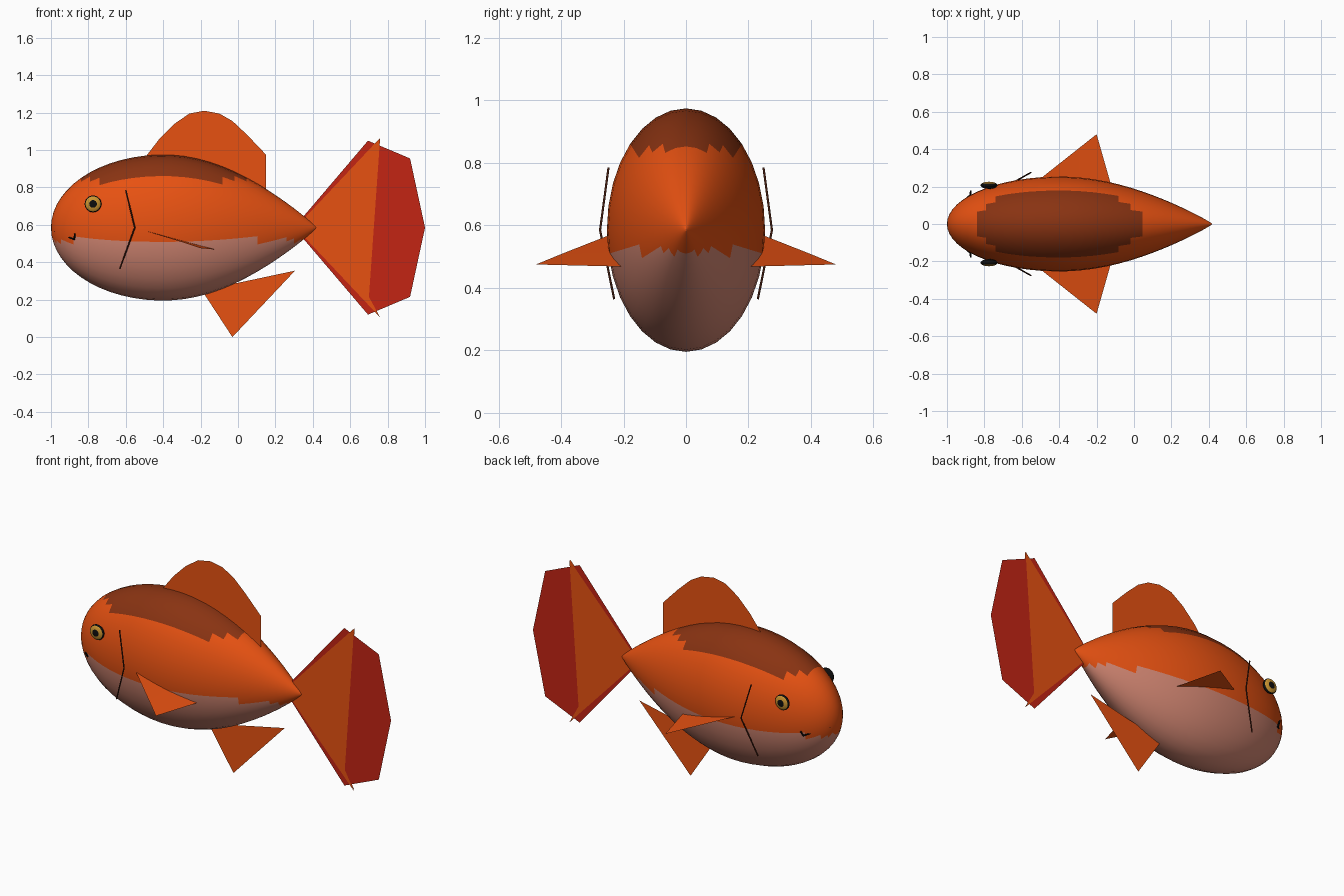
import bpy, bmesh, math
from mathutils import Vector

cube = bpy.data.objects.get("Cube")
if cube:
    bpy.data.objects.remove(cube)


def material(name, rgb):
    m = bpy.data.materials.new(name)
    m.use_nodes = True
    m.diffuse_color = (*rgb, 1)
    m.node_tree.nodes["Principled BSDF"].inputs["Base Color"].default_value = (*rgb, 1)
    return m


ORANGE = material("orange", (0.82, 0.085, 0.006))
BROWN = material("dark back", (0.25, 0.033, 0.006))
PALE = material("pale belly", (0.65, 0.24, 0.17))
RED = material("tail red", (0.55, 0.018, 0.007))
GOLD = material("gold", (0.6, 0.3, 0.03))
BLACK = material("black", (0.004, 0.004, 0.004))
GILL = material("gill brown", (0.06, 0.012, 0.005))

MID = 0.585        # height of the body axis


def finish(name, bm, mats, smooth=False):
    me = bpy.data.meshes.new(name)
    bm.to_mesh(me)
    bm.free()
    for m in mats:
        me.materials.append(m)
    for p in me.polygons:
        p.use_smooth = smooth
    ob = bpy.data.objects.new(name, me)
    bpy.context.collection.objects.link(ob)
    return ob


def half_height(x):
    if x < -0.4:
        return 0.39 * math.sqrt(max(0, 1 - ((x + 0.4) / 0.6) ** 2))
    return 0.39 * max(0, math.cos(math.pi / 2 * (x + 0.4) / 0.82)) ** 0.9


# Body: a sphere with poles along x, reshaped to the fish profile
bm = bmesh.new()
bmesh.ops.create_uvsphere(bm, u_segments=32, v_segments=32, radius=1)
for v in bm.verts:
    along, around = v.co.z, Vector((v.co.x, v.co.y))
    x = -0.29 + 0.71 * along
    if around.length > 1e-4:
        around.normalize()
    h = half_height(x) if abs(along) < 0.9999 else 0
    v.co = (x, around.x * h * 0.65, MID + around.y * h)
bmesh.ops.recalc_face_normals(bm, faces=bm.faces)
for f in bm.faces:
    z = f.calc_center_median().z
    f.material_index = 1 if z > 0.834 else 2 if z < 0.515 else 0
finish("body", bm, [ORANGE, BROWN, PALE], True)


def sheet(name, points, mat, y=0.0):
    """Flat fin in the xz plane."""
    bm = bmesh.new()
    face = bm.faces.new([bm.verts.new((x, y, z)) for x, z in points])
    bmesh.ops.triangulate(bm, faces=[face])
    bmesh.ops.recalc_face_normals(bm, faces=bm.faces)
    if bm.faces[:][0].normal.y > 0:
        bmesh.ops.reverse_faces(bm, faces=bm.faces)
    return finish(name, bm, [mat])


def mirror_z(upper):
    """Close an upper outline with its reflection in the body axis."""
    pts = [(x, MID + h) for x, h in upper]
    return pts + [(x, MID - h) for x, h in reversed(upper) if h > 0]


# Back fin, belly fin and tail
sheet("dorsal_fin", [(-0.52, 0.93), (-0.42, 1.06), (-0.34, 1.14), (-0.26, 1.195),
                     (-0.18, 1.21), (-0.1, 1.195), (-0.03, 1.155), (0.05, 1.08),
                     (0.15, 0.975), (0.15, 0.76)], ORANGE)
sheet("belly_fin", [(-0.2, 0.26), (-0.03, 0.0), (0.305, 0.355), (0, 0.29)], ORANGE)
sheet("tail_edge", mirror_z([(0.35, 0.06), (0.695, 0.465), (0.92, 0.37), (1, 0)]), RED)
for side, y in (("right", -0.003), ("left", 0.003)):
    sheet("tail_root_" + side,
          mirror_z([(0.35, 0.045), (0.76, 0.48), (0.7, 0.37), (0.65, 0.215), (0.68, 0)]),
          ORANGE, y)


def tube(name, points, radius, mat):
    cu = bpy.data.curves.new(name, "CURVE")
    cu.dimensions = "3D"
    cu.bevel_depth = radius
    cu.bevel_resolution = 1
    cu.use_fill_caps = True
    sp = cu.splines.new("POLY")
    sp.points.add(len(points) - 1)
    for p, co in zip(sp.points, points):
        p.co = (*co, 1)
    cu.materials.append(mat)
    bpy.context.collection.objects.link(bpy.data.objects.new(name, cu))


for side, s in (("left", 1), ("right", -1)):
    # Side fin: two facets meeting at a fold
    bm = bmesh.new()
    front, edge, tip, rear, fold = [bm.verts.new((x, s * y, z)) for x, y, z in (
        (-0.51, 0.235, 0.573), (-0.295, 0.405, 0.506), (-0.2, 0.48, 0.475),
        (-0.12, 0.2, 0.468), (-0.295, 0.21, 0.515))]
    bm.faces.new((front, fold, edge))
    bm.faces.new((fold, edge, tip, rear))
    finish("side_fin_" + side, bm, [ORANGE])

    # Eye: flattened ball with a gold ring on its outer face
    bm = bmesh.new()
    bmesh.ops.create_uvsphere(bm, u_segments=24, v_segments=20, radius=1)
    for f in bm.faces:
        c = f.calc_center_median()
        r = math.hypot(c.x, c.y)
        f.material_index = 1 if c.z > 0 and 0.47 < r < 0.87 else 0
    for v in bm.verts:
        x, y, z = v.co
        v.co = (-0.775 + 0.045 * x, s * (0.207 + 0.019 * z), 0.712 + 0.045 * y)
    bmesh.ops.recalc_face_normals(bm, faces=bm.faces)
    finish("eye_" + side, bm, [BLACK, GOLD], True)

    # Gill line and mouth line
    tube("gill_" + side, [(-0.6, s * 0.248, 0.785), (-0.552, s * 0.275, 0.585),
                          (-0.632, s * 0.23, 0.365)], 0.004, GILL)
    tube("mouth_" + side, [(-0.98, s * 0.055, 0.565), (-0.875, s * 0.155, 0.522),
                           (-0.873, s * 0.175, 0.552)], 0.005, BLACK)
